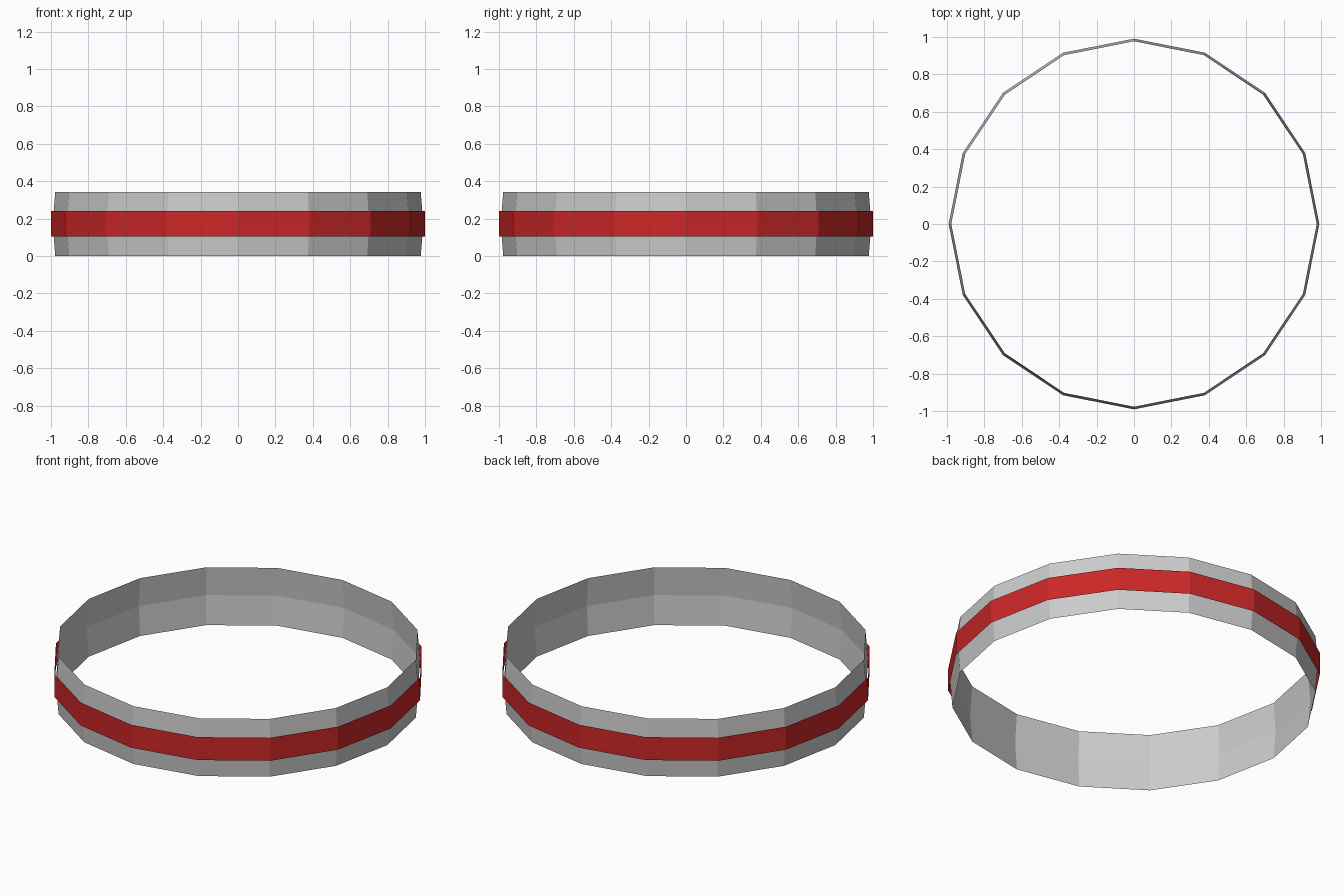
import bpy, bmesh
from math import cos, sin, tau

if "Cube" in bpy.data.objects:
    bpy.data.objects.remove(bpy.data.objects["Cube"])

SIDES = 16


def ring(name, profile, color=None):
    """Revolve an open (radius, height) profile into a flat-faced sheet."""
    bm = bmesh.new()
    rows = [[bm.verts.new((r * cos(tau * i / SIDES), r * sin(tau * i / SIDES), z))
             for i in range(SIDES)] for r, z in profile]
    for low, high in zip(rows, rows[1:]):
        for i in range(SIDES):
            j = (i + 1) % SIDES
            bm.faces.new((low[i], low[j], high[j], high[i]))
    mesh = bpy.data.meshes.new(name)
    bm.to_mesh(mesh)
    bm.free()
    obj = bpy.data.objects.new(name, mesh)
    bpy.context.collection.objects.link(obj)
    if color:
        mat = bpy.data.materials.new(name + "_red")
        mat.diffuse_color = color
        mat.use_nodes = True
        mat.node_tree.nodes["Principled BSDF"].inputs["Base Color"].default_value = mat.diffuse_color
        mesh.materials.append(mat)
    return obj


# Grey hoop, slightly bulged at mid height
ring("hoop", [(0.977, 0.0), (0.991, 0.171), (0.977, 0.342)])

# Thin red stripe standing just outside the hoop
ring("red_stripe", [(1.0, 0.105), (1.0, 0.241)], (0.6, 0.02, 0.02, 1))
